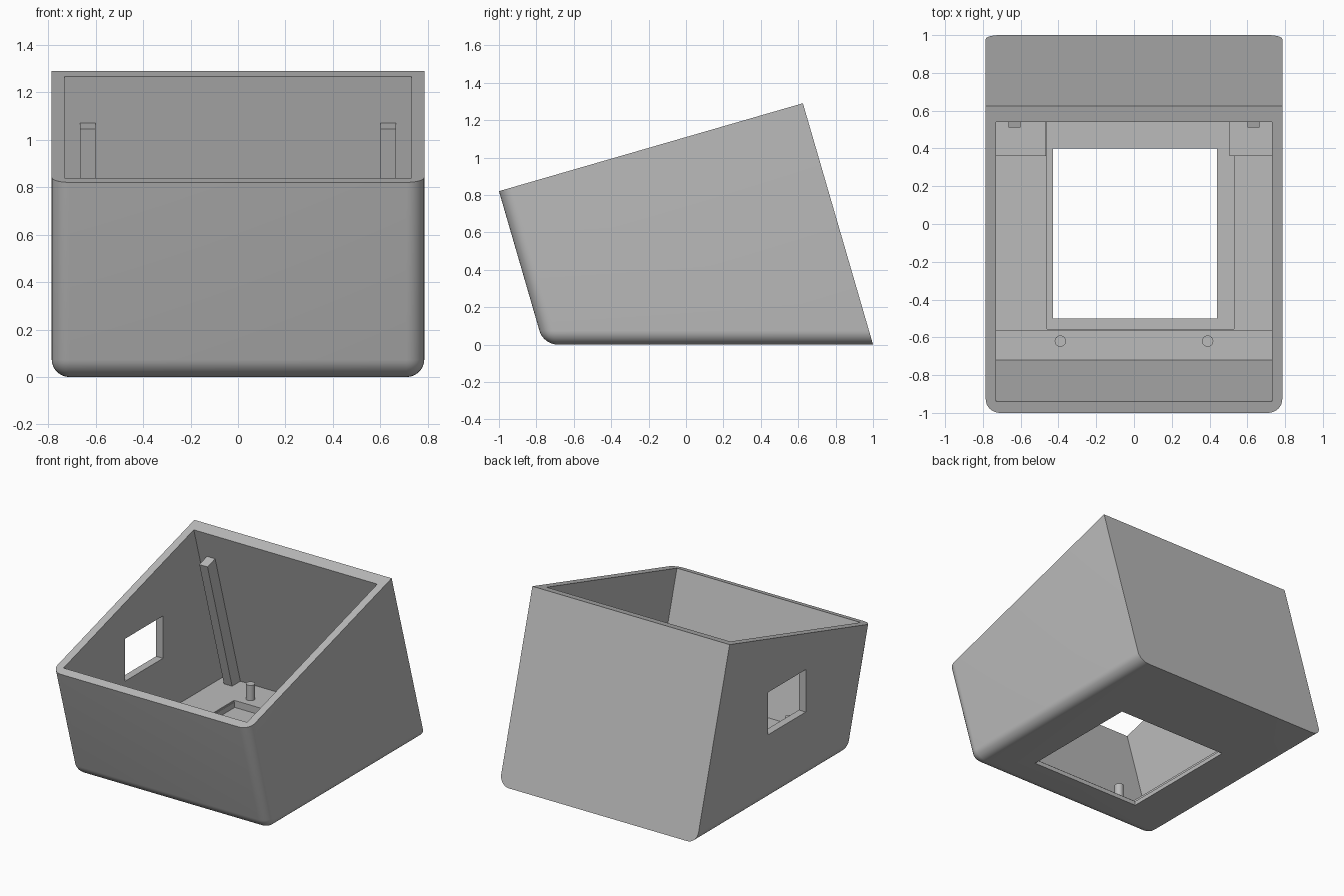
import bpy, bmesh
from mathutils import Vector

old = bpy.data.objects.get("Cube")
if old:
    bpy.data.objects.remove(old, do_unlink=True)

# Single plain grey plastic
grey = bpy.data.materials.new("grey_plastic")
grey.use_nodes = True
COLOUR = (0.5, 0.5, 0.5, 1)
grey.diffuse_color = COLOUR
grey.node_tree.nodes["Principled BSDF"].inputs["Base Color"].default_value = COLOUR

LEAN = 0.29                      # shared slope of the front and back walls
HALF, INNER = 0.785, 0.73        # outer and inner half widths
FLOOR, PAD = 0.07, 0.08


def finish(name, bm):
    bmesh.ops.recalc_face_normals(bm, faces=bm.faces)
    mesh = bpy.data.meshes.new(name)
    bm.to_mesh(mesh)
    bm.free()
    obj = bpy.data.objects.new(name, mesh)
    bpy.context.collection.objects.link(obj)
    mesh.materials.append(grey)
    return obj


def prism_mesh(profile, x0, x1):
    """Extrude a (y, z) outline from x0 to x1."""
    bm = bmesh.new()
    face = bm.faces.new([bm.verts.new((x0, y, z)) for y, z in profile])
    made = bmesh.ops.extrude_face_region(bm, geom=[face])
    moved = [v for v in made["geom"] if isinstance(v, bmesh.types.BMVert)]
    bmesh.ops.translate(bm, verts=moved, vec=(x1 - x0, 0, 0))
    return bm


def prism(name, profile, x0, x1):
    return finish(name, prism_mesh(profile, x0, x1))


def box(name, x0, x1, y0, y1, z0, z1):
    return prism(name, [(y0, z0), (y1, z0), (y1, z1), (y0, z1)], x0, x1)


def activate(obj):
    bpy.ops.object.select_all(action="DESELECT")
    obj.select_set(True)
    bpy.context.view_layer.objects.active = obj


def cut(target, cutter):
    cutter.hide_render = True
    mod = target.modifiers.new("cut", "BOOLEAN")
    mod.operation, mod.solver, mod.object = "DIFFERENCE", "EXACT", cutter
    activate(target)
    bpy.ops.object.modifier_apply(modifier=mod.name)
    bpy.data.objects.remove(cutter, do_unlink=True)


# Outer shell with rounded front and bottom edges
bm = prism_mesh([(-1, 0.82), (0.625, 1.29), (1, 0), (-0.762, 0)], -HALF, HALF)
rounded = []
for e in bm.edges:
    a, b = (v.co for v in e.verts)
    mid = (a + b) / 2
    side = abs(mid.x) > 0.5
    front = mid.y < -0.7
    bottom = mid.z < 0.01
    if (side and (front or bottom)) or (front and bottom):
        rounded.append(e)
bmesh.ops.bevel(bm, geom=rounded, offset=0.075, segments=8,
                profile=0.5, affect="EDGES")
shell = finish("shell", bm)


# Tilted cavity, window in the right wall, floor recess and floor opening
def front_y(z):
    return -0.94 + LEAN * (0.837 - z)


def back_y(z):
    return 0.54 + LEAN * (1.267 - z)


TOP = 1.6
cut(shell, prism("cavity_cutter", [(front_y(FLOOR), FLOOR), (back_y(FLOOR), FLOOR),
                                   (back_y(TOP), TOP), (front_y(TOP), TOP)],
                 -INNER, INNER))
cut(shell, box("window_cutter", -0.9, -0.65, -0.24, 0.19, 0.475, 0.78))
cut(shell, box("recess_cutter", -0.46, 0.53, -0.555, 0.62, 0.03, 0.2))
cut(shell, box("opening_cutter", -0.43, 0.44, -0.5, 0.4, -0.1, 0.2))
activate(shell)
bpy.ops.object.shade_smooth_by_angle(angle=0.6)

# Raised floor pads
box("front_pad", -INNER, INNER, -0.74, -0.565, 0.04, PAD)
box("back_pad", -0.465, 0.505, 0.62, 0.91, 0.04, PAD)
box("right_corner_pad", -INNER, -0.465, 0.36, 0.91, 0.04, PAD)
box("left_corner_pad", 0.505, INNER, 0.36, 0.91, 0.04, PAD)

# Ribs on the back wall and mounting pegs, mirrored left and right
for label, s in (("left", 1), ("right", -1)):
    low = 0.05
    prism(label + "_rib",
          [(0.51, 1.045), (back_y(1.07) + 0.02, 1.076),
           (back_y(low) + 0.02, low), (0.51 + LEAN * (1.045 - low), low)],
          s * 0.6, s * 0.665)
    for row, y in (("front", -0.62), ("back", 0.70)):
        bm = bmesh.new()
        bmesh.ops.create_cone(bm, cap_ends=True, segments=24, radius1=0.03,
                              radius2=0.03, depth=0.13)
        bmesh.ops.translate(bm, verts=bm.verts, vec=Vector((s * 0.39, y, 0.125)))
        peg = finish(f"{row}_{label}_peg", bm)
        activate(peg)
        bpy.ops.object.shade_smooth_by_angle(angle=0.6)
